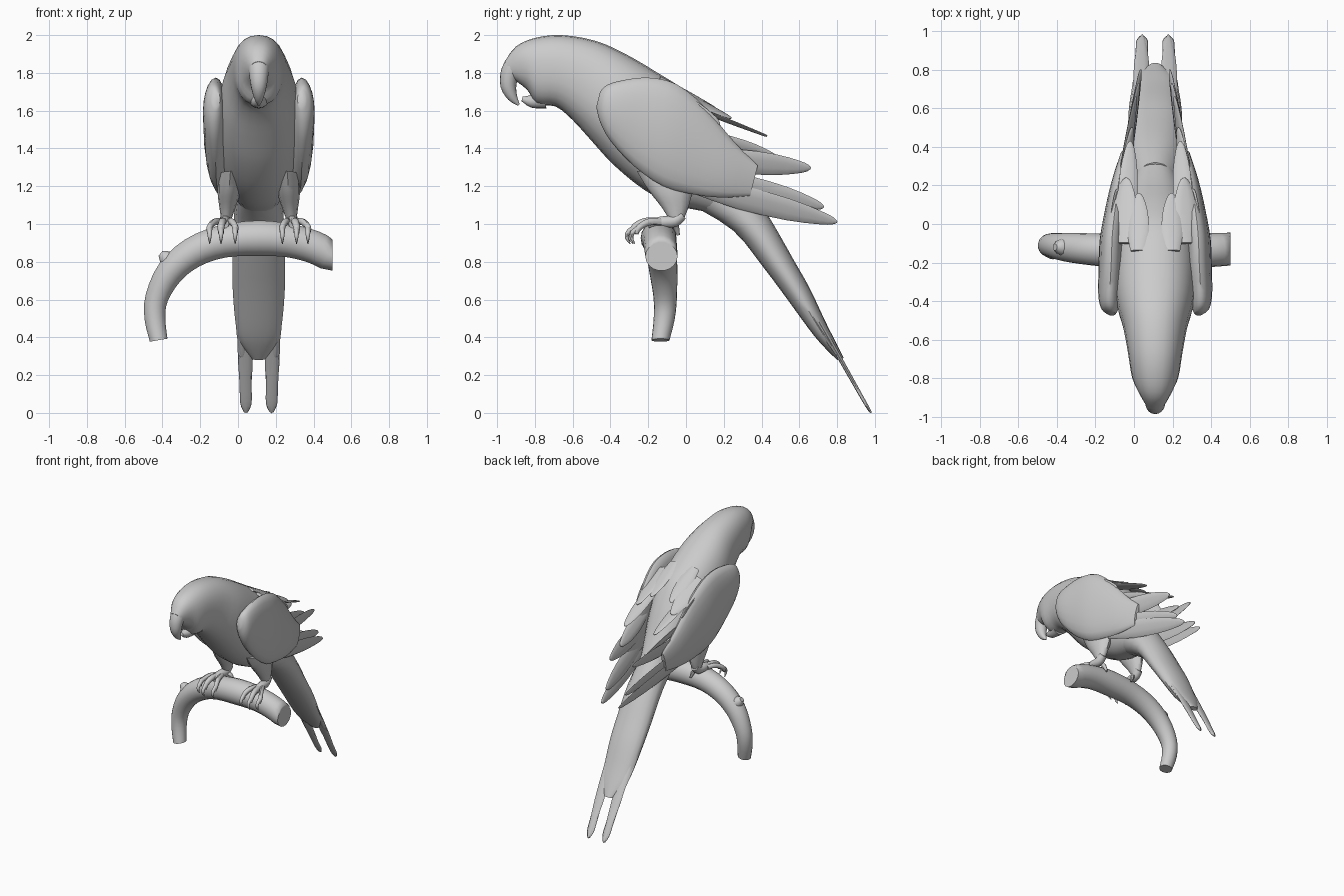
import bpy, bmesh
from math import cos, sin, pi, copysign
from mathutils import Vector as V

CX = 0.11  # bird's own mirror plane


def spline(a, b, c, d, t):
    return 0.5 * (2*b + (c - a)*t + (2*a - 5*b + 4*c - d)*t*t + (3*b - a - 3*c + d)*t**3)


def loft(name, secs, n=16, steps=3, p=1.0, mirror=False, cx=CX):
    """Skin smooth rings; each section is (centre, half-axis u, half-axis v)."""
    secs = [tuple(V(q) for q in s) for s in secs]
    rings, last = [], len(secs) - 1
    for i in range(last):
        q = [secs[max(0, min(last, i + k))] for k in (-1, 0, 1, 2)]
        for j in range(steps):
            rings.append([spline(*[s[k] for s in q], j / steps) for k in range(3)])
    rings.append(secs[-1])
    pw = lambda x: copysign(abs(x)**p, x)
    bm = bmesh.new()
    vs = [[bm.verts.new(c + u*pw(cos(2*pi*k/n)) + w*pw(sin(2*pi*k/n))) for k in range(n)]
          for c, u, w in rings]
    for a, b in zip(vs, vs[1:]):
        for k in range(n):
            bm.faces.new((a[k], a[(k+1) % n], b[(k+1) % n], b[k]))
    bm.faces.new(vs[0])
    bm.faces.new(vs[-1])
    bmesh.ops.recalc_face_normals(bm, faces=bm.faces)
    me = bpy.data.meshes.new(name)
    bm.to_mesh(me)
    bm.free()
    ob = bpy.data.objects.new(name, me)
    ob.location.x = cx
    bpy.context.collection.objects.link(ob)
    if mirror:
        ob.modifiers.new("mirror", 'MIRROR').use_mirror_merge = False
    bpy.ops.object.select_all(action='DESELECT')
    ob.select_set(True)
    bpy.context.view_layer.objects.active = ob
    bpy.ops.object.shade_smooth_by_angle(angle=0.8)
    return ob


def profile(name, rows, **kw):
    """Rows of side-view top (y, z), bottom (y, z), half width, centre x."""
    secs = []
    for ty, tz, by, bz, w, *x in rows:
        secs.append((((x or [0])[0], (ty+by)/2, (tz+bz)/2), (w, 0, 0), (0, (ty-by)/2, (tz-bz)/2)))
    return loft(name, secs, **kw)


def tube(name, pts, radii, side=(1, 0, 0), **kw):
    pts, side, secs = [V(q) for q in pts], V(side), []
    for i, (q, r) in enumerate(zip(pts, radii)):
        t = pts[min(i+1, len(pts)-1)] - pts[max(i-1, 0)]
        secs.append((q, side*r, t.cross(side).normalized()*r))
    return loft(name, secs, **kw)


def feather(name, base, tip, wide, thick=0.012):
    """Pointed blade from base to tip; wide is the half-width vector."""
    a, b, w = V(base), V(tip), V(wide)
    nrm = (b - a).cross(w).normalized() * thick
    secs = [(a.lerp(b, t), w*s, nrm*h) for t, s, h in
            ((0, .7, 1), (.3, 1, 1), (.65, .9, .8), (.88, .55, .6), (.97, .3, .5), (1, .06, .3))]
    return loft(name, secs, n=10, steps=2, mirror=True)


# head and body
profile("body", [
    (-.96, 1.86, -.92, 1.77, .045), (-.90, 1.94, -.84, 1.71, .085),
    (-.80, 1.985, -.79, 1.635, .12), (-.66, 2.0, -.69, 1.622, .14),
    (-.48, 1.97, -.60, 1.55, .165), (-.32, 1.90, -.50, 1.44, .20),
    (-.15, 1.80, -.38, 1.31, .215), (0, 1.70, -.22, 1.18, .21),
    (.12, 1.54, -.06, 1.10, .18), (.22, 1.36, .08, 1.07, .14), (.32, 1.2, .2, 1.04, .10)],
    n=24, p=.88)

# hooked beak
tube("upper_beak", [(0, -.88, 1.87), (0, -.93, 1.80), (0, -.94, 1.73), (0, -.918, 1.67), (0, -.885, 1.63)],
     [.062, .052, .042, .026, .006])
tube("lower_beak", [(0, -.75, 1.665), (0, -.82, 1.65), (0, -.868, 1.662)], [.055, .034, .012])

# folded wings
profile("wing", [
    (-.455, 1.70, -.475, 1.62, .02, .225), (-.42, 1.735, -.455, 1.54, .045, .235),
    (-.34, 1.76, -.40, 1.44, .06, .235), (-.20, 1.775, -.28, 1.31, .066, .228),
    (-.05, 1.74, -.12, 1.20, .066, .222), (.10, 1.62, .05, 1.155, .055, .205),
    (.25, 1.44, .20, 1.14, .04, .185), (.38, 1.31, .34, 1.15, .015, .165)],
    mirror=True, n=20)

# flight feathers: base, tip, half-width
for nm, b, t, w in (
        ("primary_low", (.19, .06, 1.20), (.075, .80, 1.01), (.02, .015, .062)),
        ("primary_high", (.18, .15, 1.24), (.085, .73, 1.09), (.02, .01, .06)),
        ("secondary_low", (.19, .10, 1.35), (.10, .66, 1.295), (.02, .01, .062)),
        ("secondary_high", (.17, .12, 1.45), (.12, .50, 1.34), (.03, .0, .05)),
        ("scapular_long", (.15, -.02, 1.64), (.13, .43, 1.465), (.05, 0, .008)),
        ("scapular_mid", (.16, -.10, 1.72), (.15, .24, 1.56), (.06, 0, -.02)),
        ("scapular_short", (.09, -.14, 1.77), (.085, .16, 1.61), (.055, 0, -.01)),
        ("scapular_side", (.225, -.12, 1.68), (.20, .18, 1.53), (.02, .0, .06)),
        ("wing_edge", (.22, -.05, 1.25), (.17, .31, 1.18), (.01, .01, .05))):
    feather(nm, b, t, w)

# tail
profile("tail", [
    (.32, 1.22, .03, 1.10, .12), (.45, 1.02, .25, .965, .135), (.57, .81, .41, .77, .14),
    (.655, .66, .53, .61, .137), (.735, .49, .65, .445, .122), (.785, .39, .72, .36, .10),
    (.835, .29, .80, .28, .035)], n=16)
feather("tail_feather_long", (.075, .58, .70), (.068, .98, 0), (.042, 0, 0), .014)
feather("tail_feather_side", (.09, .42, .90), (.085, .82, .28), (.042, 0, 0), .02)

# long feather tips, rounded
tube("tail_tip", [(.075, .80, .31), (.07, .89, .15), (.068, .95, .05), (.068, .974, .006)],
     [.036, .032, .030, .012], mirror=True, n=8).scale.y = 1
for v in bpy.data.objects["tail_tip"].data.vertices:
    c = .80 + (.31 - v.co.z) * .57
    v.co.y = c + (v.co.y - c) * .25

# thighs and shanks
profile("thigh", [
    (.06, 1.24, -.26, 1.28, .065, .15), (.03, 1.15, -.20, 1.18, .06, .158),
    (.01, 1.08, -.13, 1.09, .042, .166), (-.01, 1.03, -.09, 1.025, .028, .172)],
    mirror=True, n=12)
tube("foot", [(.172, -.02, 1.05), (.175, -.06, 1.015), (.18, -.13, 1.01), (.18, -.20, 1.0)],
     [.03, .033, .032, .022], mirror=True, n=10)

# toes with curved claws gripping the branch
for i, (x0, x1, y, r) in enumerate(((.16, .125, 0, .019), (.185, .20, -.015, .021),
                                   (.20, .26, .01, .019))):
    tube(f"toe_{i}", [(x0, -.13, 1.01), ((x0+x1)/2, -.20+y, 1.012), (x1, -.255+y, .985), (x1, -.275+y, .95)],
         [r, r, r*.9, r*.7], mirror=True, n=8)
    tube(f"claw_{i}", [(x1, -.26+y, .98), (x1, -.292+y, .955), (x1, -.298+y, .925), (x1, -.28+y, .895)],
         [.014, .013, .009, .002], mirror=True, n=8)
tube("back_toe", [(.17, -.07, 1.01), (.14, -.055, .99), (.12, -.04, .94)], [.022, .018, .008],
     mirror=True, n=8)

# curved branch with vertical cut end
path = [(.50, -.13, .828), (.40, -.135, .878), (.27, -.14, .912), (.11, -.145, .925), (-.08, -.14, .908),
        (-.24, -.13, .848), (-.36, -.12, .745), (-.43, -.11, .61), (-.44, -.115, .50), (-.42, -.135, .385)]
rad = [.085, .088, .09, .095, .088, .082, .074, .062, .056, .048]
branch = tube("branch", path, rad, side=(0, 1, 0), cx=0, n=18)
for v in branch.data.vertices[:18]:
    v.co.x = .50
for v in branch.data.vertices:
    v.co.x = min(v.co.x, .50)

# knot on the branch
tube("branch_knot", [(-.35, -.12, .79), (-.385, -.12, .825), (-.41, -.12, .845)], [.055, .04, .018],
     side=(0, 1, 0), cx=0, n=10)
